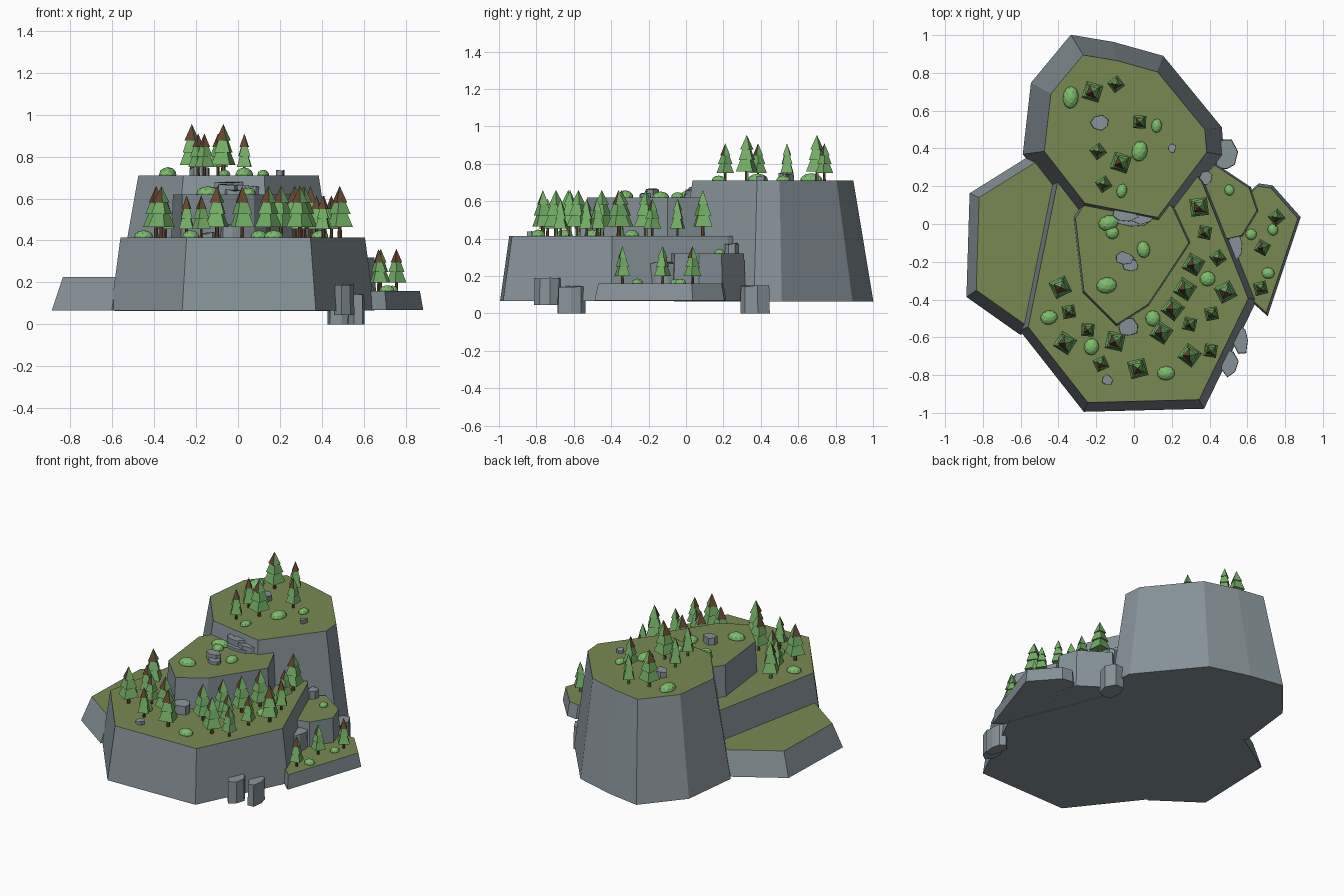
import bpy, bmesh, math, random
from mathutils import Vector, Matrix

random.seed(4)

def material(name, rgb):
    m = bpy.data.materials.new(name)
    m.diffuse_color = (*rgb, 1)
    return m

ROCK = material("rock", (0.24, 0.29, 0.32))
GRASS = material("grass", (0.19, 0.25, 0.085))
LEAF = material("foliage", (0.17, 0.42, 0.13))
BUSH = material("bush", (0.2, 0.5, 0.15))
BARK = material("bark", (0.13, 0.06, 0.03))

def finish(name, bm, mats):
    bmesh.ops.recalc_face_normals(bm, faces=bm.faces)
    me = bpy.data.meshes.new(name)
    bm.to_mesh(me)
    bm.free()
    for m in mats:
        me.materials.append(m)
    ob = bpy.data.objects.new(name, me)
    bpy.context.collection.objects.link(ob)
    return ob

def prism(bm, bottom, top, z0, z1, top_mat=0, slope=0):
    """Closed loft between two outlines."""
    n = len(top)
    lo = [bm.verts.new((x, y, z0)) for x, y in bottom]
    hi = [bm.verts.new((x, y, z1 + slope * random.uniform(-1, 1))) for x, y in top]
    bm.faces.new(lo[::-1])
    bm.faces.new(hi).material_index = top_mat
    for i in range(n):
        j = (i + 1) % n
        bm.faces.new((lo[i], lo[j], hi[j], hi[i]))

def plateau(name, top, centre, flare, z0, z1):
    cx, cy = centre
    bottom = [(cx + (x - cx) * flare, cy + (y - cy) * flare) for x, y in top]
    bm = bmesh.new()
    prism(bm, bottom, top, z0, z1, 1)
    finish(name, bm, (ROCK, GRASS))

# Terraced cliffs with grassy tops
B = 0.066
plateau("front_plateau", [(-.245, -.945), (.345, -.93), (.605, -.395), (.36, .22),
        (.25, .35), (-.37, .35), (-.405, .22), (-.56, -.545)], (.02, -.33), 1.08, B, .415)
plateau("left_plateau", [(-.58, -.53), (-.3, -.3), (-.3, .3), (-.5, .34),
        (-.82, .14), (-.835, -.35)], (-.4, -.05), 1.12, B + .001, .225)
plateau("back_tower", [(.125, .035), (.385, .38), (.375, .5), (.125, .805), (-.09, .865),
        (-.27, .895), (-.44, .69), (-.475, .385), (-.26, .11)], (0, .45), 1.24, B - .001, .71)
plateau("middle_plateau", [(-.09, -.53), (.075, -.425), (.29, -.1), (.205, .085), (.1, .2),
        (-.2, .2), (-.31, .03), (-.265, -.355)], (0, -.15), 1.03, .40, .62)
plateau("right_upper_ledge", [(.4, -.1), (.57, -.06), (.65, .07), (.61, .19), (.43, .31),
        (.3, .2)], (.42, .1), 1.05, B + .002, .32)
plateau("right_lower_ledge", [(.5, -.2), (.59, -.37), (.70, -.47), (.867, .03), (.725, .19),
        (.655, .2), (.55, .1)], (.55, -.1), 1.05, B + .003, .16)

def rock(name, x, y, sx, sy, z0, z1, tilt=.006):
    n = 7
    ring = []
    a0 = random.uniform(0, 6.28)
    for i in range(n):
        a = a0 + math.tau * i / n
        r = random.uniform(.78, 1.12)
        ring.append((math.cos(a) * r, math.sin(a) * r))
    bm = bmesh.new()
    prism(bm, [(x + u * sx * 1.04, y + v * sy * 1.04) for u, v in ring],
          [(x + u * sx, y + v * sy) for u, v in ring], z0, z1, 0, tilt)
    finish(name, bm, (ROCK,))

# Boulders against the cliffs and on the tops: x, y, half sizes, bottom, top
rocks = [(.50, -.735, .055, .075, .045, .19), (.565, -.61, .045, .08, 0, .145),
         (.49, .36, .06, .085, 0, .145), (.535, -.12, .05, .085, .1, .27),
         (.38, .245, .04, .045, .25, .37), (-.03, -.55, .06, .05, .41, .475),
         (-.14, -.825, .028, .028, .41, .435), (-.18, .535, .048, .04, .70, .745),
         (.20, .4, .023, .025, .70, .732), (-.05, -.18, .045, .035, .61, .665),
         (-.015, -.22, .045, .035, .61, .64), (-.05, .05, .07, .04, .61, .675),
         (.04, .03, .07, .03, .61, .66), (.0, .02, .1, .04, .61, .635)]
for i, r in enumerate(rocks):
    rock(f"rock_{i + 1}", *r)

def tree(name, x, y, z, w, h):
    bm = bmesh.new()
    spin = random.uniform(0, 1.57)
    at = Matrix.Translation((x, y, z)) @ Matrix.Rotation(spin, 4, 'Z')
    def cone(sides, r0, r1, a, b, twist=0):
        m = at @ Matrix.Translation((0, 0, (a + b) / 2 * h)) @ Matrix.Rotation(twist, 4, 'Z')
        bmesh.ops.create_cone(bm, cap_ends=True, segments=sides, radius1=r0, radius2=r1,
                              depth=(b - a) * h, matrix=m)
    # three overlapping pyramid tiers
    cone(4, w, w * .45, .2, .54)
    cone(4, w * .8, w * .3, .45, .77, .12)
    cone(4, w * .58, 0, .68, 1, -.1)
    first = len(bm.faces)
    cone(6, w * .17, w * .14, -.03, .24)
    bm.faces.ensure_lookup_table()
    for f in bm.faces[first:]:
        f.material_index = 1
    finish(name, bm, (LEAF, BARK))

# Pines: x, y and size class (1 large, 0 small) per terrace
groves = {
    .71: [(-.22, .7, 1), (-.095, .74, 0), (.03, .54, 0), (-.19, .385, 0), (-.07, .325, 1),
          (-.16, .21, 0)],
    .415: [(-.39, -.335, 1), (-.345, -.465, 0), (-.245, -.56, 0), (-.365, -.63, 1),
           (-.175, -.74, 0), (-.1, -.62, 1), (.02, -.765, 1), (.145, -.575, 1),
           (.205, -.45, 1), (.27, -.345, 1), (.485, -.36, 1), (.315, -.215, 1),
           (.445, -.18, 0), (.375, -.045, 0), (.345, .09, 1), (.295, -.53, 0),
           (.41, -.475, 0), (.295, -.695, 1), (.405, -.67, 0)],
    .16: [(.755, .035, 0), (.68, -.125, 0), (.67, -.34, 0)]}
n = 0
for z, spots in groves.items():
    for x, y, big in spots:
        n += 1
        tree(f"pine_{n}", x, y, z, .066 if big else .048, .245 if big else .2)

# Low rounded bushes: x, y, half sizes per terrace
bushes = {
    .71: [(-.335, .67, .042, .06), (.12, .52, .028, .038), (.03, .385, .042, .055),
          (-.065, .175, .028, .038)],
    .62: [(-.135, .005, .055, .04), (-.115, -.045, .035, .035), (.05, -.135, .035, .045),
          (-.145, -.325, .055, .043)],
    .415: [(-.45, -.495, .046, .038), (-.225, -.65, .04, .045), (.1, -.5, .04, .043),
           (.39, -.29, .042, .04), (.17, -.79, .047, .038)],
    .32: [(.505, .18, .026, .03)],
    .16: [(.62, -.055, .03, .03), (.735, -.03, .028, .032), (.71, -.26, .035, .03)]}
n = 0
for z, spots in bushes.items():
    for x, y, sx, sy in spots:
        n += 1
        bm = bmesh.new()
        m = (Matrix.Translation((x, y, z + .004)) @ Matrix.Rotation(random.uniform(-.25, .25), 4, 'Z')
             @ Matrix.Diagonal((sx, sy, .35 * (sx + sy), 1)))
        bmesh.ops.create_icosphere(bm, subdivisions=2, radius=1, matrix=m)
        finish(f"bush_{n}", bm, (BUSH,))
